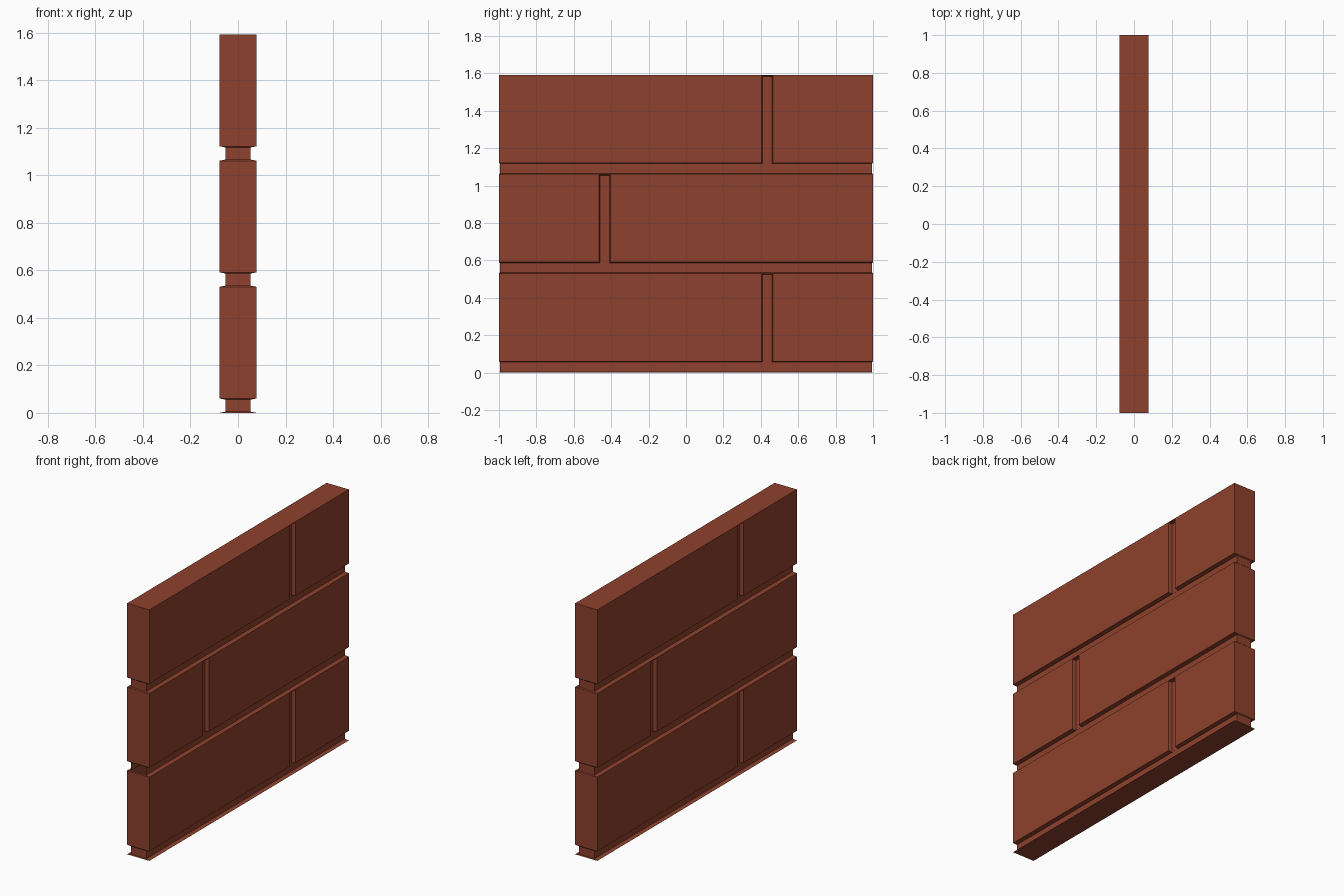
import bpy, bmesh

if "Cube" in bpy.data.objects:
    bpy.data.objects.remove(bpy.data.objects["Cube"])

ROW = 0.5306          # height of one course, joint included
JOINT = 0.061         # joint width at the wall face
LIP = 0.005           # slope of the joint sides
BRICK_X, CORE_X = 0.078, 0.053
BRICK_Y, CORE_Y = 1.0, 0.995

brick = bpy.data.materials.new("brick red")
brick.diffuse_color = (0.27, 0.053, 0.026, 1)
brick.use_nodes = True
brick.node_tree.nodes["Principled BSDF"].inputs["Base Color"].default_value = brick.diffuse_color


def make_object(name, bm):
    bmesh.ops.recalc_face_normals(bm, faces=bm.faces[:])
    mesh = bpy.data.meshes.new(name)
    bm.to_mesh(mesh)
    bm.free()
    mesh.materials.append(brick)
    ob = bpy.data.objects.new(name, mesh)
    bpy.context.collection.objects.link(ob)
    return ob


def loft(bm, rings):
    """Closed solid through four-cornered rings."""
    loops = [[bm.verts.new(p) for p in ring] for ring in rings]
    for a, b in zip(loops, loops[1:]):
        for i in range(4):
            j = (i + 1) % 4
            bm.faces.new((a[i], a[j], b[j], b[i]))
    bm.faces.new(loops[0][::-1])
    bm.faces.new(loops[-1])


def rect(x, y, z):
    return [(-x, -y, z), (x, -y, z), (x, y, z), (-x, y, z)]


# Wall: courses separated by recessed bed joints running all round
rings = [rect(BRICK_X, BRICK_Y, 0)]
for r in range(3):
    z = r * ROW
    rings += [rect(CORE_X, CORE_Y, z + LIP),
              rect(CORE_X, CORE_Y, z + JOINT - LIP),
              rect(BRICK_X, BRICK_Y, z + JOINT),
              rect(BRICK_X, BRICK_Y, z + ROW)]
bm = bmesh.new()
loft(bm, rings)
wall = make_object("brick_wall", bm)

# Upright joints: tapered cutters, staggered by course and mirrored by side
bm = bmesh.new()
x_in, x_out = CORE_X + 0.0006, 0.1
for side in (1, -1):
    for r in range(3):
        yc = 0.4345 * side * (1 if r % 2 == 0 else -1)
        bottom = r * ROW + 0.035
        top = (r + 1) * ROW - 0.002
        ends = []
        for x in (x_in, x_out):
            grow = (x - BRICK_X) * 0.2
            w, t = 0.03 + grow, top + min(grow, 0.001)
            ends.append([(side * x, yc - w, bottom), (side * x, yc + w, bottom),
                         (side * x, yc + w, t), (side * x, yc - w, t)])
        loft(bm, ends)
cutter = make_object("joint_cutter", bm)
cutter.hide_render = True

mod = wall.modifiers.new("upright_joints", 'BOOLEAN')
mod.operation = 'DIFFERENCE'
mod.solver = 'EXACT'
mod.object = cutter
bpy.context.view_layer.objects.active = wall
bpy.ops.object.modifier_apply(modifier=mod.name)
bpy.data.objects.remove(cutter, do_unlink=True)

# Open end of the lower bed joint at the front
bm = bmesh.new()
bm.from_mesh(wall.data)
opening = [f for f in bm.faces if f.normal.y < -0.9
           and abs(f.calc_center_median().z - (ROW + JOINT / 2)) < 0.02
           and f.calc_center_median().y < -0.9]
bmesh.ops.delete(bm, geom=opening, context='FACES')
bm.to_mesh(wall.data)
bm.free()
